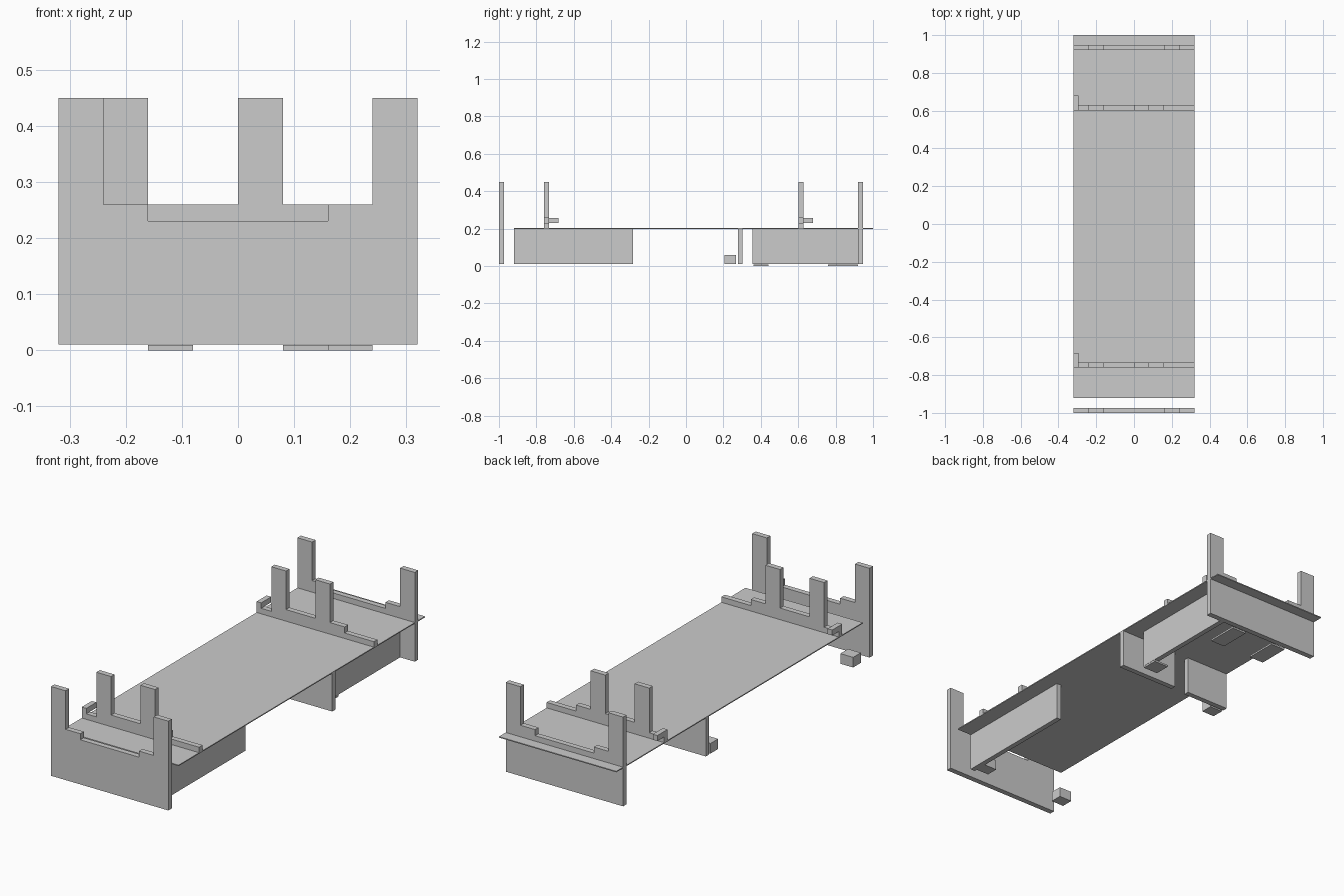
import bpy
import bmesh

if "Cube" in bpy.data.objects:
    bpy.data.objects.remove(bpy.data.objects["Cube"])

grey = bpy.data.materials.new("plain_grey")
grey.diffuse_color = (0.6, 0.6, 0.6, 1)
grey.use_nodes = True
grey.node_tree.nodes["Principled BSDF"].inputs["Base Color"].default_value = grey.diffuse_color


def finish(name, bm):
    bmesh.ops.recalc_face_normals(bm, faces=bm.faces)
    mesh = bpy.data.meshes.new(name)
    bm.to_mesh(mesh)
    bm.free()
    mesh.materials.append(grey)
    obj = bpy.data.objects.new(name, mesh)
    bpy.context.collection.objects.link(obj)
    return obj


def box(name, x, y, z):
    """Box from (min, max) ranges."""
    bm = bmesh.new()
    bmesh.ops.create_cube(bm, size=1)
    for v in bm.verts:
        v.co = [r[0] if c < 0 else r[1] for c, r in zip(v.co, (x, y, z))]
    return finish(name, bm)


def panel(name, profile, y0, y1):
    """Upright board: an x-z outline extruded along y."""
    bm = bmesh.new()
    face = bm.faces.new([bm.verts.new((x, y0, z)) for x, z in profile])
    ext = bmesh.ops.extrude_face_region(bm, geom=[face])
    moved = [g for g in ext["geom"] if isinstance(g, bmesh.types.BMVert)]
    bmesh.ops.translate(bm, verts=moved, vec=(0, y1 - y0, 0))
    return finish(name, bm)


# Thin deck
box("deck", (-0.32, 0.32), (-0.92, 1.0), (0.198, 0.203))

# End boards with corner posts and a stepped top edge
half = [(0.32, 0.01), (0.32, 0.45), (0.24, 0.45), (0.24, 0.26), (0.16, 0.26), (0.16, 0.23)]
end_profile = half + [(-x, z) for x, z in reversed(half)]
panel("front_end_board", end_profile, -1.0, -0.973)
panel("back_end_board", end_profile, 0.92, 0.947)

# Low dividers on the deck with two posts, a step and a side hook
divider = [(-0.32, 0.2), (0.32, 0.2), (0.32, 0.23), (0.16, 0.23), (0.16, 0.26),
           (0.08, 0.26), (0.08, 0.45), (0.0, 0.45), (0.0, 0.26), (-0.16, 0.26),
           (-0.16, 0.45), (-0.24, 0.45), (-0.24, 0.23), (-0.32, 0.23)]
for label, y in (("front", -0.76), ("back", 0.602)):
    panel(label + "_divider", divider, y, y + 0.027)
    box(label + "_hook", (-0.32, -0.295), (y, y + 0.078), (0.23, 0.257))

# Side boards below the deck
box("front_side_board", (0.215, 0.24), (-0.92, -0.283), (0.01, 0.2))
box("back_side_board", (0.215, 0.24), (0.355, 0.92), (0.01, 0.2))

# Cross wall below the deck with a gap
box("cross_wall_right", (0.0, 0.32), (0.277, 0.303), (0.01, 0.2))
box("cross_wall_left", (-0.32, -0.08), (0.277, 0.303), (0.01, 0.2))

# Small blocks near the floor
box("back_block", (-0.32, -0.25), (0.207, 0.267), (0.01, 0.06))
box("front_left_block", (-0.32, -0.25), (-0.905, -0.845), (0.01, 0.06))
box("front_right_block", (0.145, 0.215), (-0.905, -0.845), (0.01, 0.06))

# Floor plates
box("right_floor_plate", (0.08, 0.16), (0.76, 0.92), (0.0, 0.009))
box("left_floor_plate", (-0.16, -0.08), (0.76, 0.92), (0.0, 0.009))
box("side_floor_plate", (0.16, 0.24), (0.36, 0.44), (0.0, 0.009))
